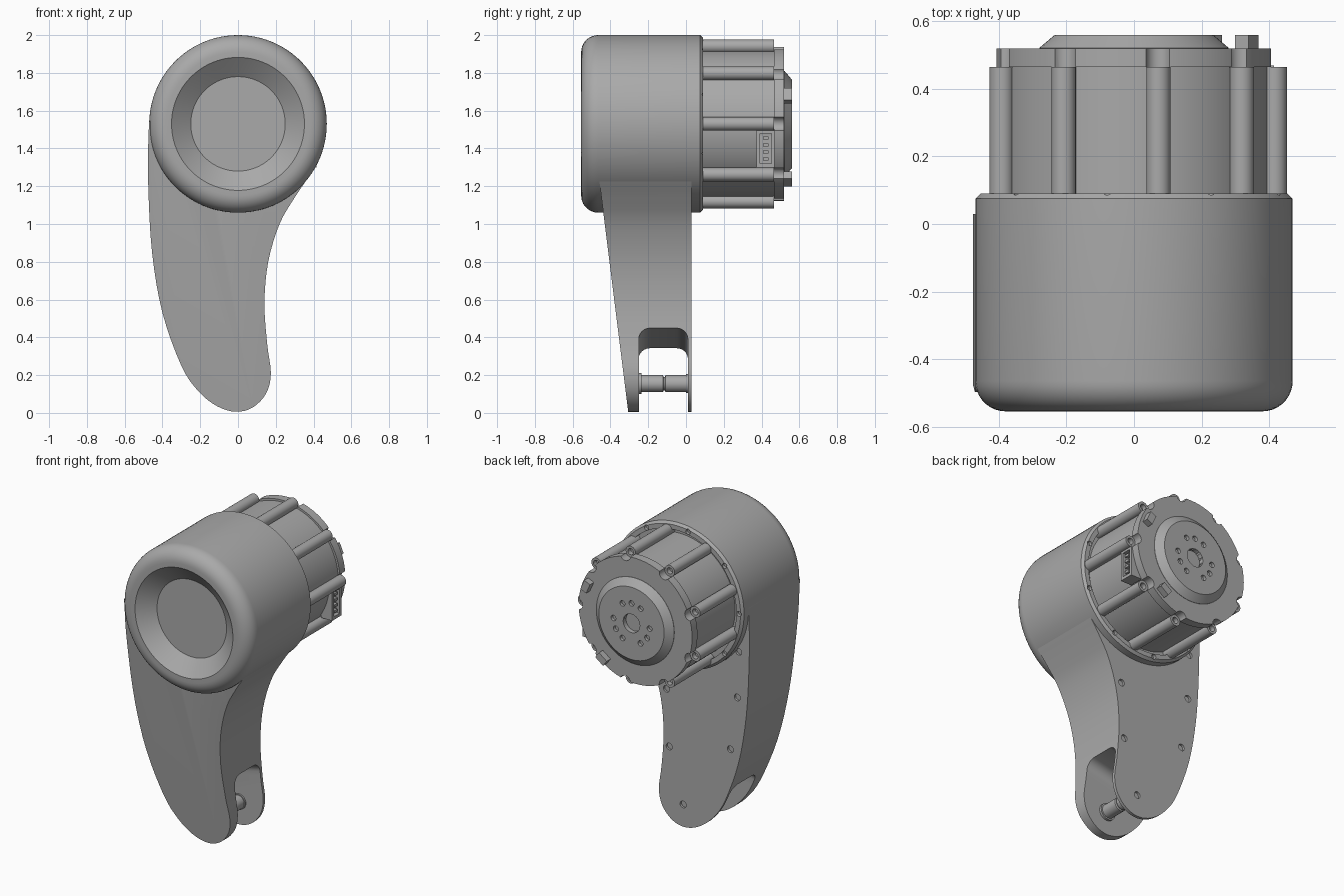
import bpy, bmesh
from math import sin, cos, radians, pi
from mathutils import Vector, Matrix

cube = bpy.data.objects.get("Cube")
if cube:
    bpy.data.objects.remove(cube, do_unlink=True)

grey = bpy.data.materials.new("plain grey")
grey.use_nodes = True
GREY = (0.4, 0.4, 0.4, 1)
grey.diffuse_color = GREY
grey.node_tree.nodes["Principled BSDF"].inputs["Base Color"].default_value = GREY

AXIS_Z = 1.53  # height of the drum and motor axis


def add(name, bm):
    bmesh.ops.recalc_face_normals(bm, faces=bm.faces)
    mesh = bpy.data.meshes.new(name)
    bm.to_mesh(mesh)
    bm.free()
    ob = bpy.data.objects.new(name, mesh)
    bpy.context.collection.objects.link(ob)
    mesh.materials.append(grey)
    return ob


def lathe(name, profile, x=0, z=AXIS_Z, steps=64):
    """Turn (radius, y) points around an axis along y."""
    bm = bmesh.new()
    verts = [bm.verts.new((r, y, 0)) for r, y in profile]
    edges = [bm.edges.new(p) for p in zip(verts, verts[1:])]
    bmesh.ops.spin(bm, geom=verts + edges, cent=(0, 0, 0), axis=(0, 1, 0),
                   angle=2 * pi, steps=steps)
    bmesh.ops.remove_doubles(bm, verts=bm.verts, dist=1e-4)
    bmesh.ops.translate(bm, verts=bm.verts, vec=(x, 0, z))
    return add(name, bm)


def rod(x, z, r, y0, y1, steps=20):
    return lathe("cutter", [(0, y0), (r, y0), (r, y1), (0, y1)], x, z, steps)


def prism(name, rings):
    """Close two matching rings of points into a solid."""
    bm = bmesh.new()
    a, b = [[bm.verts.new(p) for p in ring] for ring in rings]
    bm.faces.new(a)
    bm.faces.new(b[::-1])
    n = len(a)
    for i in range(n):
        bm.faces.new((a[i], b[i], b[(i + 1) % n], a[(i + 1) % n]))
    return bm


def block(name, centre, size, turn=0):
    bm = bmesh.new()
    bmesh.ops.create_cube(bm, size=1)
    bmesh.ops.scale(bm, verts=bm.verts, vec=size)
    bmesh.ops.rotate(bm, verts=bm.verts, matrix=Matrix.Rotation(turn, 3, 'Y'))
    bmesh.ops.translate(bm, verts=bm.verts, vec=centre)
    return add(name, bm)


def cut(ob, cutters):
    bpy.context.view_layer.objects.active = ob
    for c in cutters:
        c.hide_render = True
        mod = ob.modifiers.new("cut", 'BOOLEAN')
        mod.operation, mod.solver, mod.object = 'DIFFERENCE', 'EXACT', c
        bpy.ops.object.modifier_apply(modifier=mod.name)
        bpy.data.objects.remove(c, do_unlink=True)


def around(r, degrees):
    return r * sin(radians(degrees)), AXIS_Z + r * cos(radians(degrees))


# Drum housing: dished front, rounded shoulder, lipped back with screw holes
R = 0.47
shoulder = [(0.38 + 0.09 * sin(radians(t)), -0.465 - 0.09 * cos(radians(t)))
            for t in range(0, 91, 10)]
drum = lathe("drum_housing", [(0, -0.475), (0.25, -0.475), (0.34, -0.545), (0.352, -0.555)]
             + shoulder + [(R, 0.075), (0.455, 0.09), (0.425, 0.09), (0.425, 0.06), (0, 0.06)],
             steps=96)
cut(drum, [rod(*around(0.443, 40 * k - 10), 0.016, 0.07, 0.2) for k in range(9)])

# Curved leg: smooth outline, sloping front face with rounded edge
knots = [(-0.3, 1.62), (-0.45, 1.6), (-0.474, 1.45), (-0.475, 1.2), (-0.455, 0.85),
         (-0.4, 0.53), (-0.3, 0.25), (-0.21, 0.115), (-0.11, 0.035), (-0.01, 0.006),
         (0.08, 0.03), (0.15, 0.105), (0.174, 0.21), (0.155, 0.36), (0.14, 0.58),
         (0.16, 0.8), (0.22, 1.0), (0.3, 1.14), (0.385, 1.27), (0.435, 1.4), (0.3, 1.62)]
outline = []
for i in range(len(knots)):
    p0, p1, p2, p3 = [Vector(knots[(i + k) % len(knots)]) for k in (-1, 0, 1, 2)]
    for t in (0, 0.25, 0.5, 0.75):
        outline.append(0.5 * (2 * p1 + (p2 - p0) * t + (2 * p0 - 5 * p1 + 4 * p2 - p3) * t ** 2
                              + (3 * p1 - p0 - 3 * p2 + p3) * t ** 3))
BACK = 0.03
bm = prism("leg", [[(x, -0.305 - 0.125 * z, z) for x, z in outline],
                   [(x, BACK, z) for x, z in outline]])
front_edges = [e for e in bm.edges if all(v.co.y < 0 for v in e.verts)]
bmesh.ops.bevel(bm, geom=front_edges, offset=0.035, segments=4, profile=0.5,
                affect='EDGES', clamp_overlap=False)
leg = add("leg", bm)

# Fork slot through the foot, with a sloping rounded ceiling
rings = []
for x, top in ((-0.6, 0.285), (0.4, 0.505)):
    c = 0.06
    ring = [(x, -0.25, -0.2)]
    for cy, start in ((-0.25 + c, 180), (0.01 - c, 90)):
        for k in range(7):
            a = radians(start - 15 * k)
            ring.append((x, cy + c * cos(a), top - c + c * sin(a)))
    rings.append(ring + [(x, 0.01, -0.2)])
slot = add("cutter", prism("cutter", rings))
bolts = [(-0.4, 1.25), (-0.39, 0.95), (-0.34, 0.6), (0.1, 0.5), (0.12, 0.87), (0, 0.15)]
cut(leg, [slot, rod(0, AXIS_Z, 0.32, -0.8, -0.46, 48)]
    + [rod(x, z, 0.022, 0.015, 0.1) for x, z in bolts])

# Axle pin across the fork, in two halves with a groove between
lathe("fork_pin", [(0, -0.26), (0.055, -0.26), (0.055, -0.235), (0.045, -0.235),
                   (0.045, -0.122), (0.036, -0.118), (0.036, -0.112), (0.045, -0.108),
                   (0.045, 0.0), (0.05, 0.0), (0.05, 0.015), (0, 0.015)], 0, 0.155, 32)

# Motor body with end cap scalloped around the screw bosses
motor = lathe("motor_body", [(0, 0.05), (0.395, 0.05), (0.395, 0.465), (0.408, 0.465),
                             (0.408, 0.52), (0, 0.52)], steps=72)
spots = [around(0.417, 40 * k + 10) for k in range(9)]
cut(motor, [rod(x, z, 0.037, 0.464, 0.6) for x, z in spots])
for x, z in spots:
    lathe("screw_boss", [(0, 0.06), (0.036, 0.06), (0.036, 0.465), (0.02, 0.465),
                         (0.02, 0.435), (0, 0.435)], x, z, 24)

# Output hub with centre bore and three groups of holes
hub = lathe("output_hub", [(0, 0.51), (0.28, 0.51), (0.28, 0.522), (0.235, 0.56), (0, 0.56)])
cut(hub, [rod(0, AXIS_Z, 0.06, 0.53, 0.7, 32)]
    + [rod(*around(0.13, 120 * g + d), 0.018, 0.54, 0.7)
       for g in range(3) for d in (-30, 0, 30)])

# Locating clips on the end cap
for angle in (66, 143):
    x, z = around(0.365, angle)
    block("cap_clip", (x, 0.535, z), (0.045, 0.05, 0.07), radians(angle - 90))

# Cable connector with recessed socket and pins
socket = block("connector_shell", (0.375, 0.422, 1.4), (0.08, 0.095, 0.2))
cut(socket, [block("cutter", (0.42, 0.422, 1.4), (0.06, 0.06, 0.16))])
for k in range(4):
    block("connector_pin", (0.395, 0.422, 1.345 + 0.037 * k), (0.03, 0.03, 0.016))

# Smooth curved surfaces and keep hard edges
bpy.ops.object.select_all(action='DESELECT')
for ob in bpy.context.collection.objects:
    if ob.type == 'MESH' and grey.name in ob.data.materials:
        ob.select_set(True)
        bpy.context.view_layer.objects.active = ob
bpy.ops.object.shade_smooth_by_angle(angle=radians(32))
